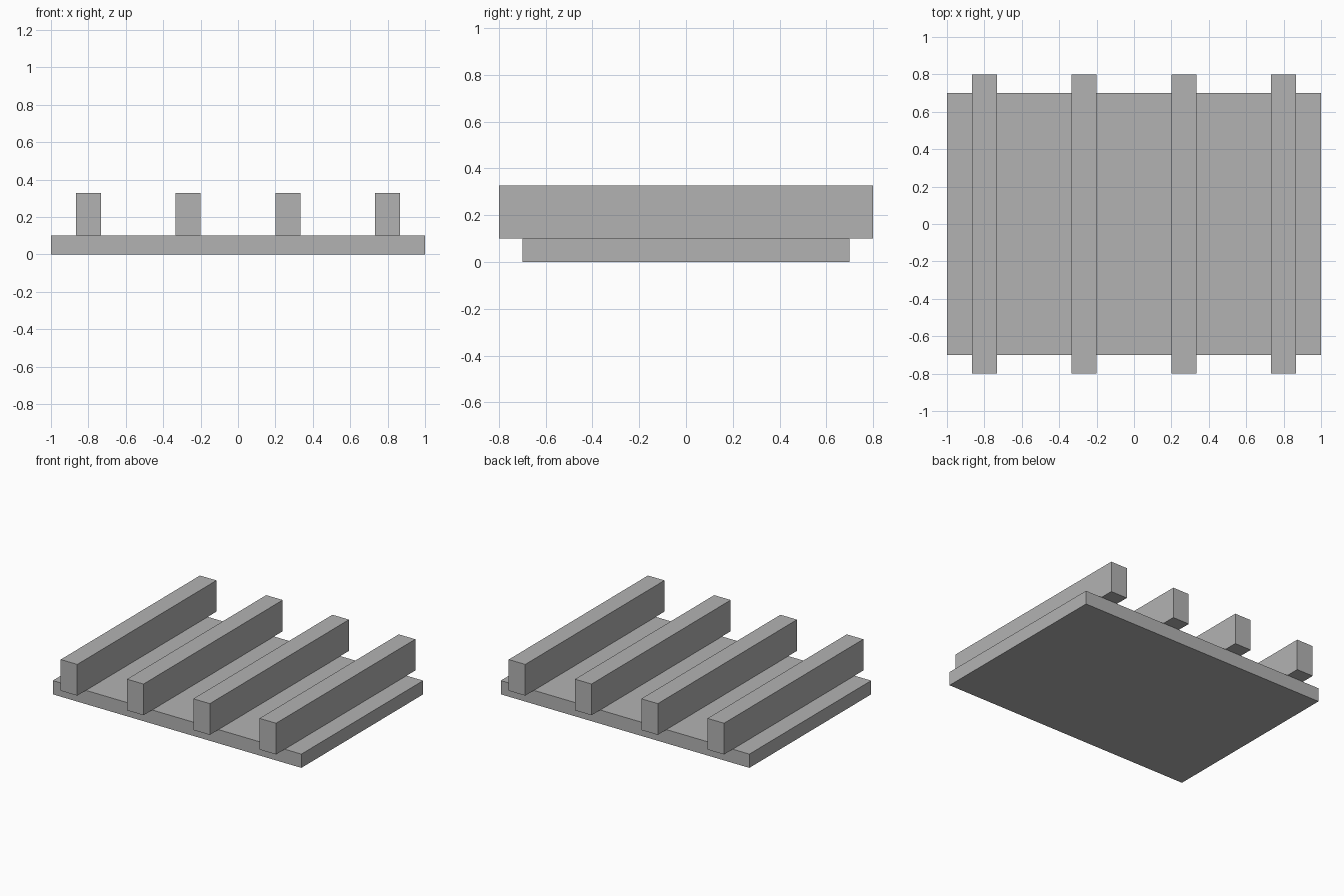
import bpy

cube = bpy.data.objects.get("Cube")
if cube:
    bpy.data.objects.remove(cube, do_unlink=True)

# Single plain grey
grey = bpy.data.materials.new("plain_grey")
grey.use_nodes = True
colour = (0.45, 0.45, 0.45, 1)
grey.diffuse_color = colour
grey.node_tree.nodes["Principled BSDF"].inputs["Base Color"].default_value = colour


def box(name, size, x, bottom):
    """Add a flat-shaded box resting at the given height."""
    bpy.ops.mesh.primitive_cube_add(size=1, location=(x, 0, bottom + size[2] / 2))
    obj = bpy.context.object
    obj.name = name
    obj.scale = size
    bpy.ops.object.transform_apply(location=False, rotation=False, scale=True)
    obj.data.materials.append(grey)
    return obj


# Base board
BOARD_HEIGHT = 0.1
box("base_board", (2, 1.4, BOARD_HEIGHT), 0, 0)

# Four evenly spaced beams overhanging the board front and back
SPACING = 1.6 / 3
for i in range(4):
    box(f"beam_{i + 1}", (0.133, 1.6, 0.227), (i - 1.5) * SPACING, BOARD_HEIGHT)
